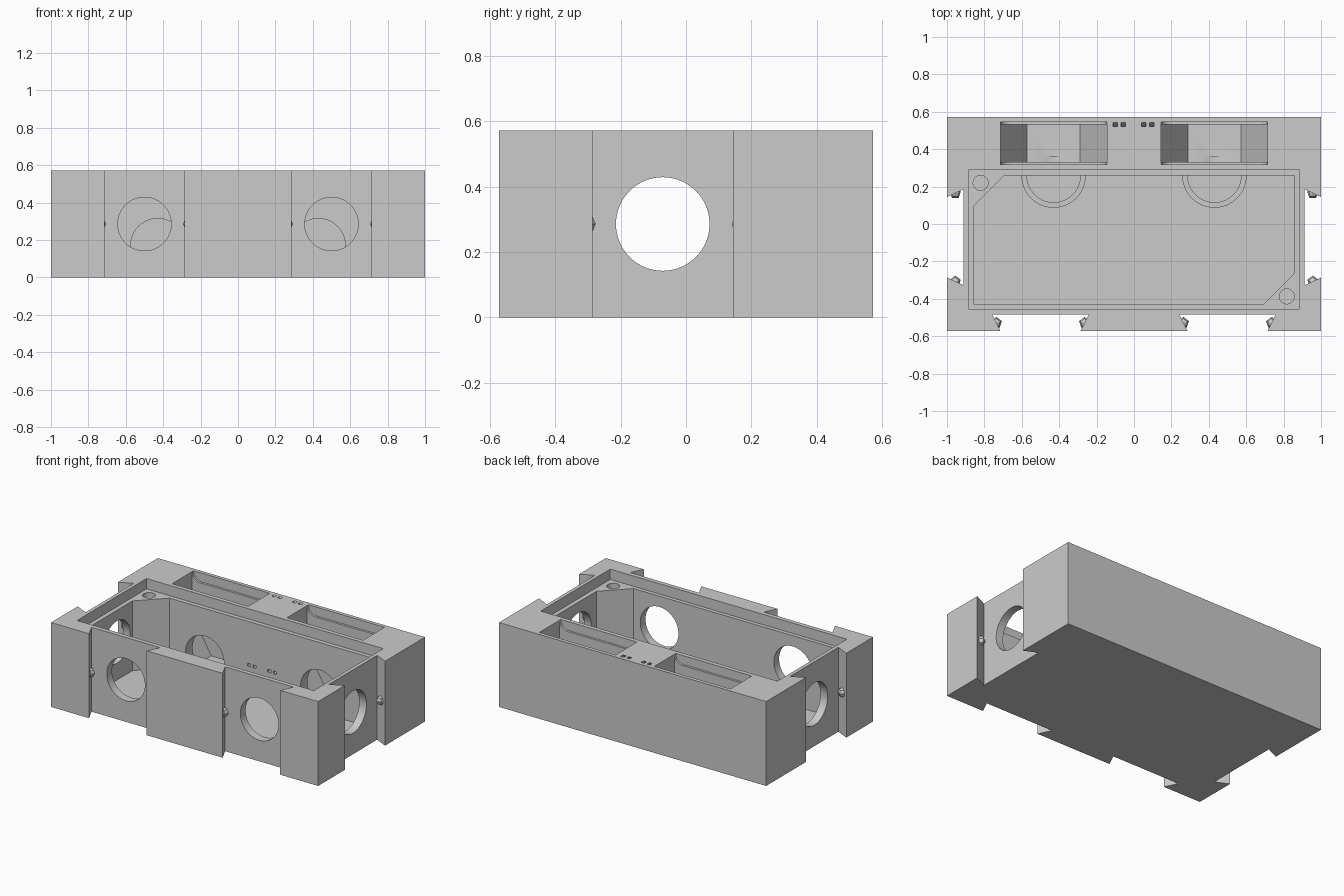
import bpy, bmesh
from math import cos, sin, pi, radians

old = bpy.data.objects.get("Cube")
if old:
    bpy.data.objects.remove(old, do_unlink=True)

GREY = (0.6, 0.6, 0.6, 1)
grey = bpy.data.materials.new("plain_grey")
grey.use_nodes = True
grey.diffuse_color = GREY
grey.node_tree.nodes["Principled BSDF"].inputs["Base Color"].default_value = GREY


def add_object(name, bm):
    bmesh.ops.recalc_face_normals(bm, faces=bm.faces)
    mesh = bpy.data.meshes.new(name)
    bm.to_mesh(mesh)
    bm.free()
    mesh.materials.append(grey)
    obj = bpy.data.objects.new(name, mesh)
    bpy.context.collection.objects.link(obj)
    return obj


def prism(name, points, axis, low, high):
    """Extrude a 2D outline along an axis."""
    place = {"x": lambda a, b, h: (h, a, b),
             "y": lambda a, b, h: (a, h, b),
             "z": lambda a, b, h: (a, b, h)}[axis]
    bm = bmesh.new()
    bottom = [bm.verts.new(place(a, b, low)) for a, b in points]
    top = [bm.verts.new(place(a, b, high)) for a, b in points]
    bm.faces.new(bottom)
    bm.faces.new(top)
    n = len(points)
    for i in range(n):
        j = (i + 1) % n
        bm.faces.new((bottom[i], bottom[j], top[j], top[i]))
    return add_object(name, bm)


def rect(a0, a1, b0, b1):
    return [(a0, b0), (a1, b0), (a1, b1), (a0, b1)]


def arc(a, b, r, start, end, n):
    angles = [radians(start + (end - start) * i / n) for i in range(n + 1)]
    return [(a + r * cos(t), b + r * sin(t)) for t in angles]


def circle(a, b, r, n=64):
    return arc(a, b, r, 0, 360, n)[:-1]


def select_only(obj):
    bpy.ops.object.select_all(action="DESELECT")
    obj.select_set(True)
    bpy.context.view_layer.objects.active = obj


def cut(body, points, axis, low, high):
    tool = prism("cutter", points, axis, low, high)
    tool.hide_render = True
    mod = body.modifiers.new("cut", "BOOLEAN")
    mod.operation = "DIFFERENCE"
    mod.solver = "EXACT"
    mod.object = tool
    select_only(body)
    bpy.ops.object.modifier_apply(modifier=mod.name)
    bpy.data.objects.remove(tool, do_unlink=True)


W, D, H = 1.0, 0.571, 0.571
MID = H / 2
FLOOR, LEDGE = 0.029, H - 0.07
HOLE, SHELL = 0.143, 0.029

body = prism("housing", rect(-W, W, -D, D), "z", 0, H)

# Main cavity with two chamfered corners, and the lid recess around it
cut(body, rect(-0.886, 0.886, -0.455, 0.288), "z", LEDGE, H + 0.1)
cut(body, [(-0.857, -0.429), (0.693, -0.429), (0.857, -0.265),
           (0.857, 0.259), (-0.693, 0.259), (-0.857, 0.095)], "z", FLOOR, H + 0.05)

# Lid screw holes in the corner posts
for x, y in ((-0.82, 0.22), (0.817, -0.387)):
    cut(body, circle(x, y, 0.04, 32), "z", 0.2, H)

# Dovetail slots in the front and sides
detents = []
side_y = -0.071
for s in (-1, 1):
    c = s * 0.5
    cut(body, [(c - 0.215, -D), (c - 0.215, -D - 0.1), (c + 0.215, -D - 0.1),
               (c + 0.215, -D), (c + 0.257, -0.485), (c - 0.257, -0.485)], "z", -0.1, H + 0.1)
    c = side_y
    cut(body, [(s * W, c - 0.215), (s * (W + 0.1), c - 0.215), (s * (W + 0.1), c + 0.215),
               (s * W, c + 0.215), (s * 0.911, c + 0.257), (s * 0.911, c - 0.257)],
        "z", -0.1, H + 0.1)
    for t in (-1, 1):
        detents += [(s * 0.5 + t * 0.236, -0.528), (s * 0.956, c + t * 0.236)]

# Round cable openings through the front and side walls
cut(body, circle(side_y, MID, HOLE), "x", -1.2, 1.2)
for s in (-1, 1):
    cut(body, circle(s * 0.5, MID, HOLE), "y", -0.8, -0.3)

# Rear half-hexagon pockets, each with a round-cornered cover rebate and a bore
REBATE = 0.06
for c in (-0.43, 0.43):
    left, right = c - 0.285, c + 0.285
    opening = [(right, H + 0.1), (left, H + 0.1)]
    cut(body, circle(c, MID, 0.285, 6)[3:] + [(right, MID)] + opening, "y", 0.332, 0.531)
    rebate = arc(left + REBATE, H, REBATE, 180, 270, 8)
    rebate += arc(right - REBATE, H, REBATE, 270, 360, 8)
    cut(body, rebate + opening, "y", 0.317, 0.546)
    cut(body, circle(c, FLOOR + HOLE, HOLE), "y", 0.2, 0.36)

# Slanted wire channels from the rear top edge down into the cavity
for x in (-0.1, -0.057, 0.053, 0.096):
    cut(body, [(0.245, 0.197), (0.269, 0.197), (0.569, 0.605), (0.545, 0.605)],
        "x", x - 0.012, x + 0.012)

select_only(body)
bpy.ops.object.shade_smooth_by_angle(angle=radians(25))

# Low half-round collars on the cavity floor
for c, side in ((-0.43, "right"), (0.43, "left")):
    ring = arc(c, 0.259, HOLE + SHELL, 180, 360, 32) + arc(c, 0.259, HOLE, 360, 180, 32)
    prism(side + "_floor_collar", ring, "z", FLOOR - 0.01, FLOOR + SHELL)

# Faceted ball detents on the dovetail flanks
for i, (x, y) in enumerate(detents):
    bm = bmesh.new()
    bmesh.ops.create_uvsphere(bm, u_segments=5, v_segments=4, radius=0.031)
    bmesh.ops.translate(bm, verts=bm.verts, vec=(x, y, MID))
    add_object(f"detent_{i + 1}", bm)
